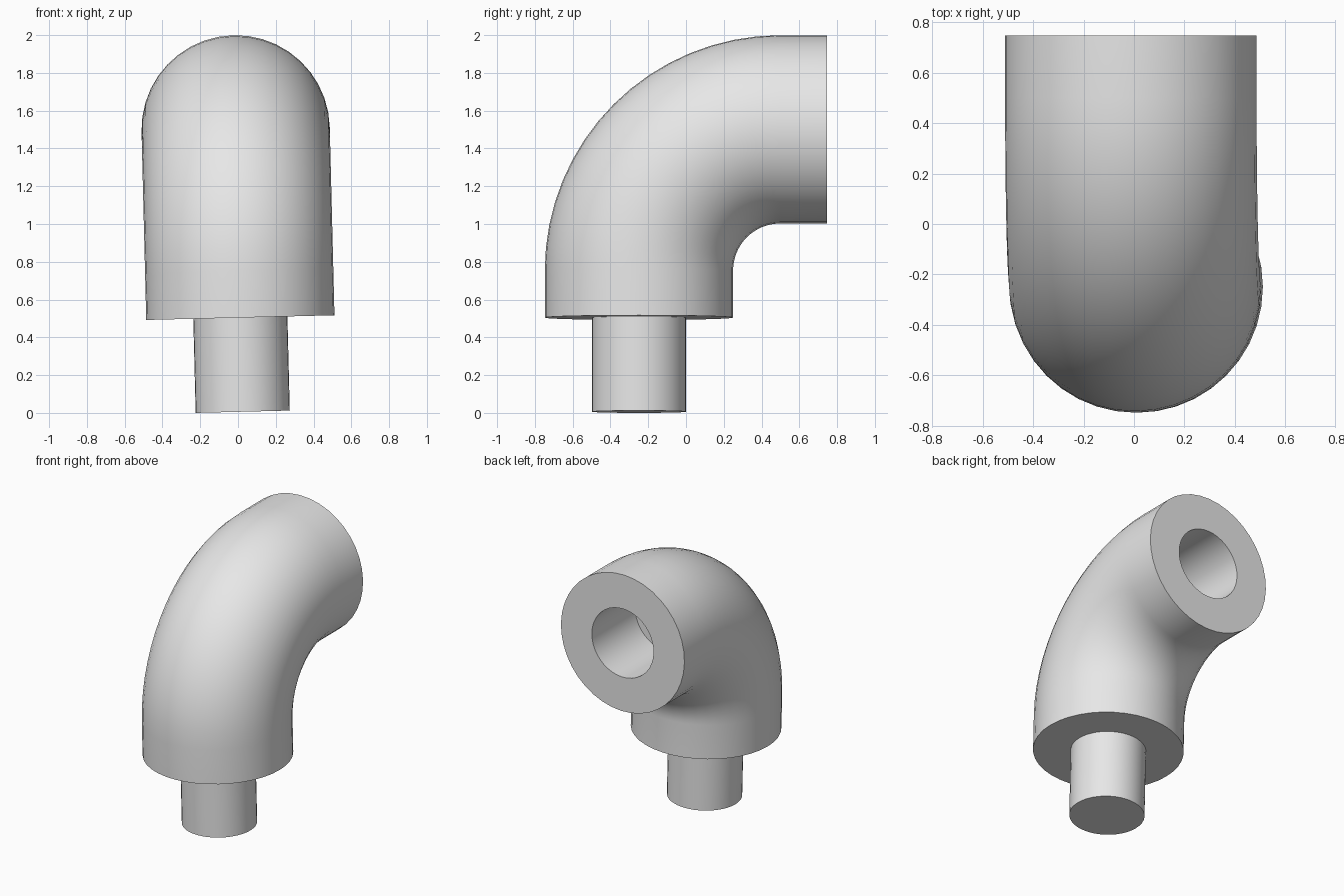
import bpy
import bmesh
from math import sin, cos, pi
from mathutils import Vector, Matrix

if "Cube" in bpy.data.objects:
    bpy.data.objects.remove(bpy.data.objects["Cube"], do_unlink=True)

U = 0.2492          # base unit: peg radius
SIDES = 40
BEND_STEPS = 16
TILT = -0.025       # slight lean about the y axis

grey = bpy.data.materials.new("plain_grey")
grey.use_nodes = True
grey.diffuse_color = (0.8, 0.8, 0.8, 1)
grey.node_tree.nodes["Principled BSDF"].inputs["Base Color"].default_value = (0.8, 0.8, 0.8, 1)

placement = Matrix.Translation((U / 10, 0, U * 0.025)) @ Matrix.Rotation(TILT, 4, 'Y')


def sweep(name, stations, cap_start=False, cap_end=False):
    """Skin circles given as (y, z, pitch, radius) in units of U."""
    bm = bmesh.new()
    rings = []
    for y, z, pitch, radius in stations:
        side = Vector((0, cos(pitch), -sin(pitch)))
        ring = []
        for i in range(SIDES):
            a = 2 * pi * i / SIDES
            p = Vector((cos(a), 0, 0)) * radius + side * sin(a) * radius
            ring.append(bm.verts.new((p + Vector((0, y, z))) * U))
        rings.append(ring)
    for lower, upper in zip(rings, rings[1:]):
        for i in range(SIDES):
            j = (i + 1) % SIDES
            bm.faces.new((lower[i], lower[j], upper[j], upper[i]))
    if cap_start:
        bm.faces.new(rings[0][::-1])
    if cap_end:
        bm.faces.new(rings[-1])
    bm.transform(placement)
    mesh = bpy.data.meshes.new(name)
    bm.to_mesh(mesh)
    bm.free()
    mesh.materials.append(grey)
    obj = bpy.data.objects.new(name, mesh)
    bpy.context.collection.objects.link(obj)
    bpy.ops.object.select_all(action='DESELECT')
    obj.select_set(True)
    bpy.context.view_layer.objects.active = obj
    bpy.ops.object.shade_smooth_by_angle(angle=0.6)
    return obj


# Solid peg under the elbow
sweep("peg", [(-1, 0, 0, 1), (-1, 2, 0, 1)], cap_start=True)

# Elbow: shoulder, quarter bend, straight mouth, then the blind socket
path = [(-1, 2, 0, 1), (-1, 2, 0, 2)]
for k in range(BEND_STEPS + 1):
    t = pi / 2 * k / BEND_STEPS
    path.append((2 - 3 * cos(t), 3 + 3 * sin(t), t, 2))
path += [(3, 6, pi / 2, 2), (3, 6, pi / 2, 1), (1, 6, pi / 2, 1)]
sweep("elbow_pipe", path, cap_end=True)
